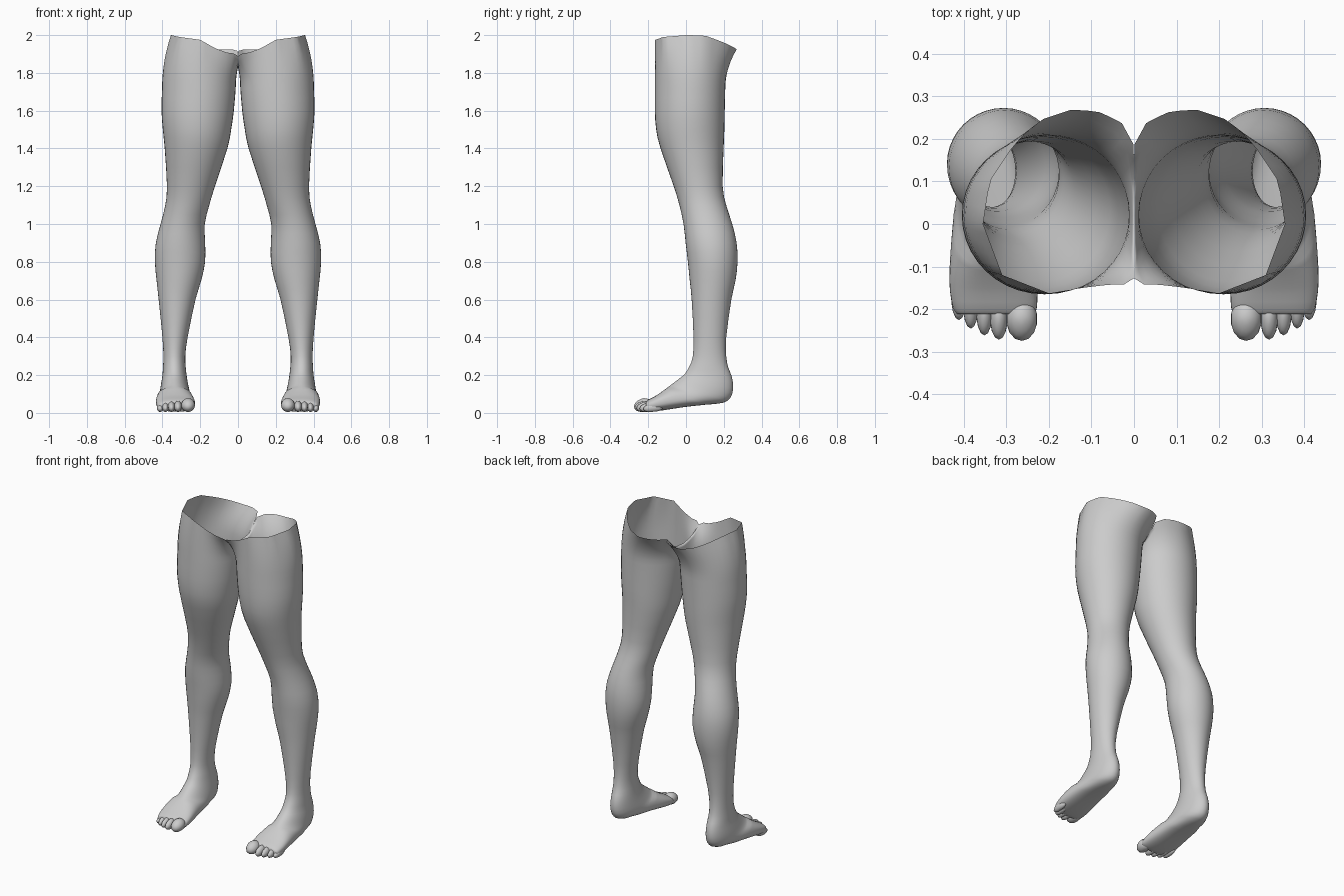
import bpy, bmesh, math
from mathutils import Vector

if "Cube" in bpy.data.objects:
    bpy.data.objects.remove(bpy.data.objects["Cube"])

N = 40
skin = bpy.data.materials.new("plain grey")
skin.diffuse_color = (0.6, 0.6, 0.6, 1)
skin.use_nodes = True
skin.node_tree.nodes["Principled BSDF"].inputs["Base Color"].default_value = skin.diffuse_color

# Rings from thigh to toes: front y, front z, back y, back z, inner x, outer x
RINGS = [
    (-.165, 1.72, .208, 1.72, .012, .402), (-.165, 1.60, .205, 1.60, .022, .405),
    (-.158, 1.50, .203, 1.50, .036, .398), (-.135, 1.40, .199, 1.40, .056, .388),
    (-.065, 1.20, .194, 1.20, .122, .376), (-.035, 1.10, .213, 1.10, .152, .385),
    (-.013, 1.00, .245, 1.00, .176, .410), (-.002, .90, .268, .90, .174, .435),
    (.010, .80, .273, .80, .174, .440), (.020, .70, .262, .70, .195, .431),
    (.030, .60, .240, .60, .225, .420), (.040, .40, .213, .40, .267, .400),
    (.036, .30, .213, .30, .279, .395), (.020, .25, .224, .24, .277, .397),
    (-.005, .208, .243, .19, .272, .400), (-.035, .182, .250, .13, .265, .407),
    (-.06, .163, .235, .08, .258, .412), (-.08, .148, .195, .053, .253, .417),
    (-.10, .133, .10, .043, .246, .425), (-.12, .118, .0, .032, .238, .431),
    (-.14, .104, -.08, .020, .231, .434), (-.165, .088, -.15, .010, .227, .433),
    (-.20, .070, -.20, .007, .229, .425), (-.212, .060, -.212, .014, .236, .415),
]
# Open top edge: angle (0 outer, 90 front, 180 inner, 270 back), x, y, z
RIM = [
    (0, .355, 0, 2.0), (45, .31, -.12, 1.99), (90, .20, -.163, 1.975),
    (115, .12, -.15, 1.93), (135, .06, -.143, 1.908), (150, 0, -.142, 1.90),
    (165, 0, -.07, 1.85), (180, 0, .02, 1.83), (200, 0, .12, 1.84),
    (215, 0, .185, 1.915), (235, .03, .24, 1.925), (255, .09, .267, 1.925),
    (270, .15, .268, 1.925), (290, .22, .245, 1.94), (310, .28, .19, 1.965),
    (335, .34, .10, 1.998), (360, .355, 0, 2.0),
]


def spline(rows, i, t):
    """Smooth interpolation between rows i and i + 1."""
    p = [rows[min(max(i + k, 0), len(rows) - 1)] for k in (-1, 0, 1, 2)]
    return [0.5 * (2 * b + (c - a) * t + (2 * a - 5 * b + 4 * c - d) * t * t
                   + (3 * b - a - 3 * c + d) * t ** 3) for a, b, c, d in zip(*p)]


def ring(fy, fz, by, bz, xi, xo):
    """Rounded cross-section, squarer towards the toes."""
    front, back = Vector((0, fy, fz)), Vector((0, by, bz))
    mid, half = (front + back) / 2, (front - back) / 2
    power = 0.78 if fz < 0.14 else 1.0
    pts = []
    for k in range(N):
        a = math.tau * k / N
        c, s = math.cos(a), math.sin(a)
        c = math.copysign(abs(c) ** power, c)
        s = math.copysign(abs(s) ** power, s)
        pts.append(mid + half * s + Vector(((xi + xo) / 2 + c * (xo - xi) / 2, 0, 0)))
    return pts


def rim_point(deg):
    i = max(j for j in range(len(RIM) - 1) if RIM[j][0] <= deg)
    t = (deg - RIM[i][0]) / (RIM[i + 1][0] - RIM[i][0])
    return Vector([a + (b - a) * t for a, b in zip(RIM[i][1:], RIM[i + 1][1:])])


def finish(name, bm):
    """Make a smooth object mirrored to the other side."""
    bmesh.ops.recalc_face_normals(bm, faces=bm.faces)
    mesh = bpy.data.meshes.new(name)
    bm.to_mesh(mesh)
    bm.free()
    mesh.materials.append(skin)
    obj = bpy.data.objects.new(name, mesh)
    bpy.context.collection.objects.link(obj)
    obj.modifiers.new("other_side", 'MIRROR').use_axis[0] = True
    for p in mesh.polygons:
        p.use_smooth = True
    return obj


# Hip and crotch: blend the first thigh ring up into the open edge
first = ring(*RINGS[0])
rim = [rim_point(360 * k / N) for k in range(N)]
loops = []
for step in range(6, 0, -1):
    t = step / 6
    loops.append([Vector((a.x + (b.x - a.x) * t * t, a.y + (b.y - a.y) * t * t,
                          a.z + (b.z - a.z) * t)) for a, b in zip(first, rim)])

# Leg and foot
for i in range(len(RINGS) - 1):
    for t in (0, 0.5):
        loops.append(ring(*spline(RINGS, i, t)))
loops.append(ring(*RINGS[-1]))

bm = bmesh.new()
rows = [[bm.verts.new(p) for p in loop] for loop in loops]
for a, b in zip(rows, rows[1:]):
    for k in range(N):
        n = (k + 1) % N
        bm.faces.new((a[k], a[n], b[n], b[k]))
bm.faces.new(rows[-1])
finish("leg", bm)

# Toes: centre x, tip y, radius x, radius z
bm = bmesh.new()
for x, tip, rx, rz in [(.264, -.275, .037, .036), (.318, -.272, .021, .029),
                       (.352, -.262, .019, .027), (.384, -.246, .018, .025),
                       (.412, -.226, .018, .023)]:
    length = 0.052
    made = bmesh.ops.create_uvsphere(bm, u_segments=14, v_segments=10, radius=1)
    for v in made["verts"]:
        # toes curl down towards the tip
        drop = 0.008 * max(0, -v.co.y)
        v.co = Vector((x + v.co.x * rx, tip + length + v.co.y * length,
                       max(0.0, rz + 0.006 + v.co.z * rz - drop)))
finish("toes", bm)
